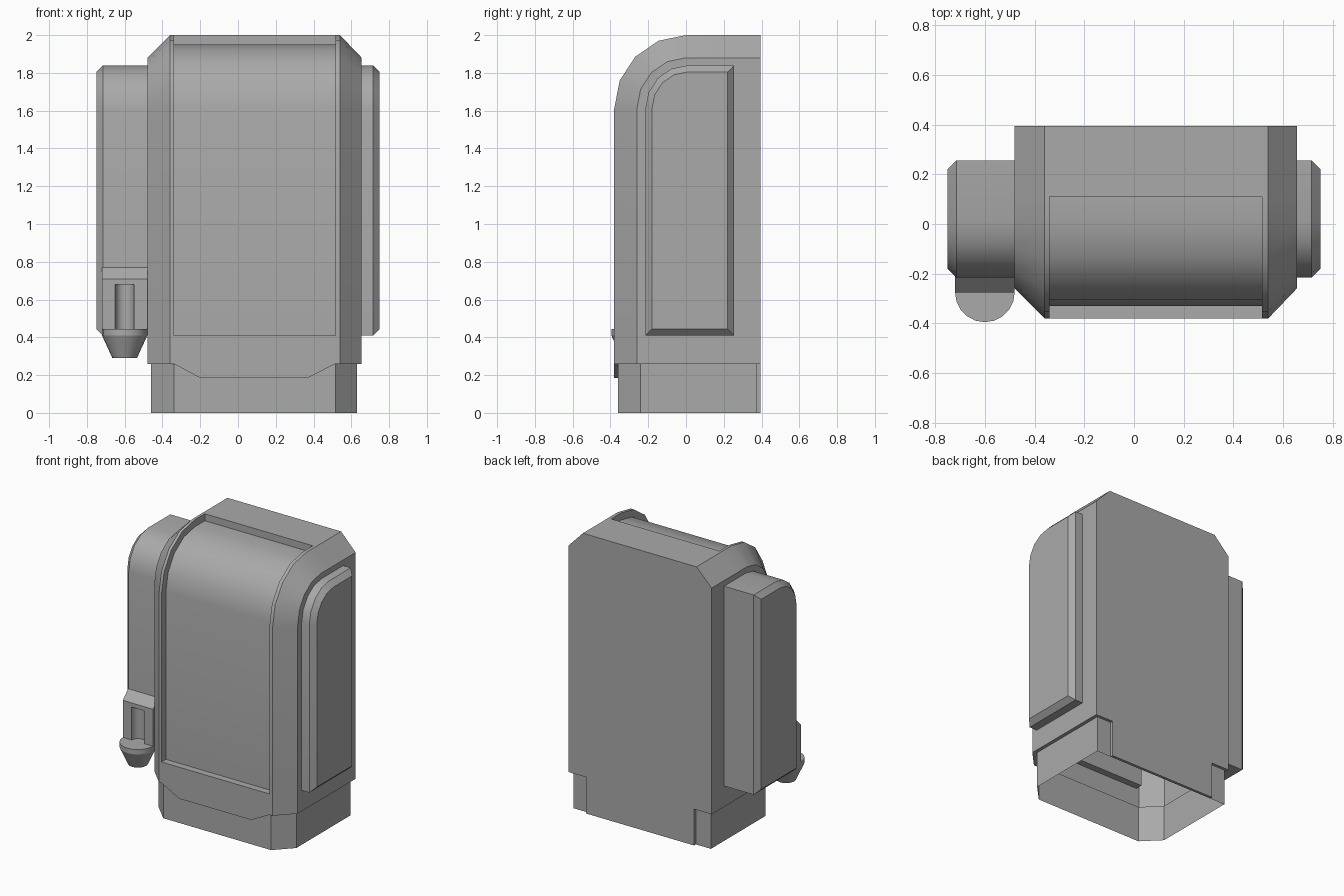
import bpy, bmesh, math

cube = bpy.data.objects.get("Cube")
if cube:
    bpy.data.objects.remove(cube, do_unlink=True)

grey = bpy.data.materials.new("plain grey")
grey.use_nodes = True
grey.diffuse_color = (0.4, 0.4, 0.4, 1)
grey.node_tree.nodes["Principled BSDF"].inputs["Base Color"].default_value = (0.4, 0.4, 0.4, 1)


def loft(name, rings, closed=True, cap_first=True, cap_last=True):
    """Skin a list of equal-length rings of points into one object."""
    bm = bmesh.new()
    rows = [[bm.verts.new(p) for p in ring] for ring in rings]
    n = len(rows[0])
    for a, b in zip(rows, rows[1:]):
        for i in range(n if closed else n - 1):
            j = (i + 1) % n
            bm.faces.new((a[i], a[j], b[j], b[i]))
    if cap_first:
        bm.faces.new(rows[0])
    if cap_last:
        bm.faces.new(rows[-1])
    bmesh.ops.remove_doubles(bm, verts=bm.verts[:], dist=0.0005)
    bmesh.ops.recalc_face_normals(bm, faces=bm.faces[:])
    mesh = bpy.data.meshes.new(name)
    bm.to_mesh(mesh)
    bm.free()
    mesh.materials.append(grey)
    obj = bpy.data.objects.new(name, mesh)
    bpy.context.collection.objects.link(obj)
    bpy.ops.object.select_all(action='DESELECT')
    obj.select_set(True)
    bpy.context.view_layer.objects.active = obj
    bpy.ops.object.shade_smooth_by_angle(angle=math.radians(24))
    return obj


def shoulder(cy, cz, ry, rz):
    """Quarter arc from the upright front to the flat top."""
    steps = [math.pi / 8 * i for i in range(5)]
    return [(cy - ry * math.cos(t), cz + rz * math.sin(t)) for t in steps]


BACK = 0.395
LEFT, RIGHT = -0.34, 0.515      # edges of the recessed front panel


# Main body: chamfered sides and a recessed panel wrapping over the top
def body_ring(x, r, recess=0):
    top = 1.62 + r
    pts = [(-r, 0.26), (-r, 0.41), (-r + recess, 0.41)]
    pts += shoulder(0, 1.61, r - recess, r + 0.01 - recess)
    pts += [(0.11, top - recess), (0.11, top), (BACK, top), (BACK, 0.26)]
    return [(x, y, z) for y, z in pts]


loft("body", [
    body_ring(-0.48, 0.26), body_ring(-0.36, 0.38), body_ring(LEFT, 0.38),
    body_ring(LEFT, 0.38, 0.05), body_ring(RIGHT, 0.38, 0.05),
    body_ring(RIGHT, 0.38), body_ring(0.54, 0.38), body_ring(0.655, 0.26),
], closed=False)


# Base skirt, open underneath, with a narrow ledge below the body
def footprint(x0, x1, c0, c1, front, corner, back, z):
    return [(x0, back, z), (x0, corner, z), (c0, front, z),
            (c1, front, z), (x1, corner, z), (x1, back, z)]


skirt = (-0.46, 0.63, LEFT, RIGHT, -0.36, -0.24, 0.375)
loft("base_skirt", [
    footprint(-0.48, 0.655, -0.36, 0.54, -0.38, -0.26, BACK, 0.26),
    footprint(*skirt, 0.26), footprint(*skirt, 0),
], cap_first=False, cap_last=False)

# Plates joining the body to the base at front and back
bib = [(LEFT, 0.26), (-0.2, 0.185), (0.37, 0.185), (RIGHT, 0.26)]
loft("front_bib", [[(x, y, z) for x, z in bib] for y in (-0.38, -0.36)], cap_last=False)
plate = [(LEFT, 0), (RIGHT, 0), (RIGHT, 0.26), (LEFT, 0.26)]
loft("back_plate", [[(x, y, z) for x, z in plate] for y in (BACK, 0.375)], cap_last=False)


# Side pods with bevelled outer rims
def pod_ring(x, inset):
    pts = [(-0.215 + inset, 0.41 + inset)]
    pts += shoulder(0.01, 1.61, 0.225 - inset, 0.23 - inset)
    pts += [(0.255 - inset, 1.84 - inset), (0.255 - inset, 0.41 + inset)]
    return [(x, y, z) for y, z in pts]


for name, inner, rim, outer in (("right_hand_pod", -0.48, -0.715, -0.75),
                                ("left_hand_pod", 0.655, 0.715, 0.75)):
    loft(name, [pod_ring(inner, 0), pod_ring(rim, 0), pod_ring(outer, 0.035)],
         cap_first=False)

# Nozzle housing: lower block with a rounded niche, upper block with a sloped top
X0, X1, MID, FACE = -0.72, -0.48, -0.6, -0.275
niche = [(MID - 0.05 * math.cos(math.pi / 8 * i), FACE + 0.05 * math.sin(math.pi / 8 * i))
         for i in range(9)]
plan = [(X0, -0.2), (X0, FACE)] + niche + [(X1, FACE), (X1, -0.2)]
loft("nozzle_housing", [[(x, y, z) for x, y in plan] for z in (0.43, 0.68)], cap_last=False)
side = [(-0.2, 0.68), (FACE, 0.68), (FACE, 0.71), (-0.215, 0.77), (-0.2, 0.77)]
loft("nozzle_housing_top", [[(x, y, z) for y, z in side] for x in (X0, X1)])


# Nozzle: short disc tapering to a blunt cone
def circle(r, z, n=20):
    return [(MID + r * math.cos(2 * math.pi * i / n),
             FACE + r * math.sin(2 * math.pi * i / n), z) for i in range(n)]


loft("nozzle", [circle(0.12, 0.445), circle(0.12, 0.41), circle(0.065, 0.29)])
